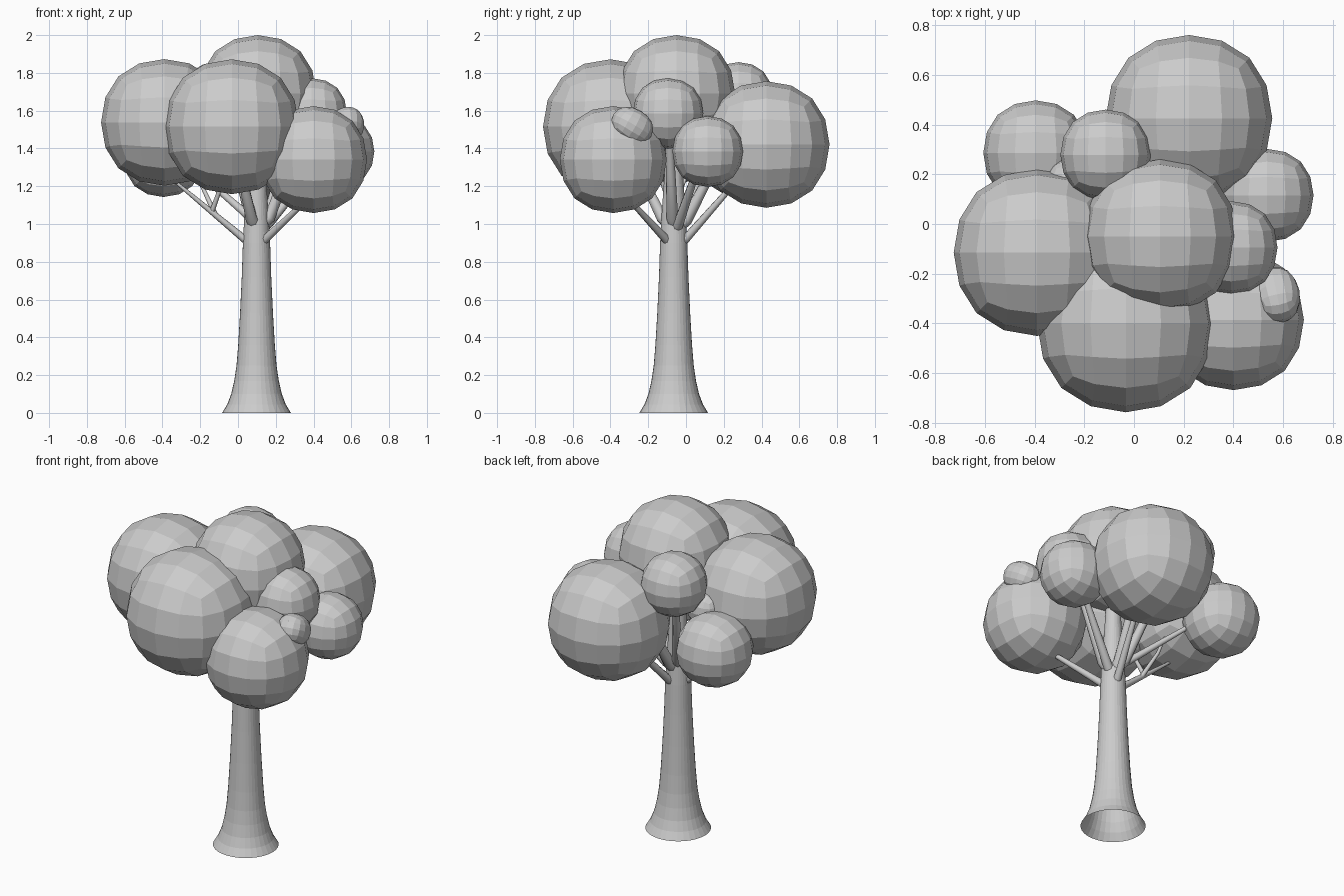
import bpy, bmesh, math
from mathutils import Vector

cube = bpy.data.objects.get("Cube")
if cube:
    bpy.data.objects.remove(cube, do_unlink=True)

grey = bpy.data.materials.new("plain_grey")
grey.use_nodes = True
colour = (0.6, 0.6, 0.6, 1)
grey.diffuse_color = colour
grey.node_tree.nodes["Principled BSDF"].inputs["Base Color"].default_value = colour


def add_object(name, data):
    obj = bpy.data.objects.new(name, data)
    bpy.context.collection.objects.link(obj)
    data.materials.append(grey)
    return obj


# Foliage clump: a cube rounded by subdivision, left faceted
ROUNDING = 0.8395  # how far the rounded cube reaches along its axes


def clump(name, centre, size, tilt=(0, 0, 0)):
    mesh = bpy.data.meshes.new(name)
    bm = bmesh.new()
    bmesh.ops.create_cube(bm, size=2 / ROUNDING)
    bm.to_mesh(mesh)
    bm.free()
    obj = add_object(name, mesh)
    obj.location = centre
    obj.scale = size if isinstance(size, tuple) else (size,) * 3
    obj.rotation_euler = [math.radians(a) for a in tilt]
    mod = obj.modifiers.new("round", "SUBSURF")
    mod.levels = mod.render_levels = 2


clump("foliage_top", (0.105, -0.05, 1.69), 0.31)
clump("foliage_front", (-0.033, -0.4, 1.515), 0.357)
clump("foliage_right", (-0.39, -0.115, 1.538), 0.335)
clump("foliage_back", (0.221, 0.425, 1.421), 0.335)
clump("foliage_front_left", (0.4, -0.385, 1.341), 0.283)
clump("foliage_back_right", (-0.395, 0.286, 1.354), 0.211)
clump("foliage_back_small", (-0.114, 0.278, 1.675), 0.182)
clump("foliage_left_upper", (0.39, -0.095, 1.585), 0.187)
clump("foliage_left_lower", (0.535, 0.115, 1.384), 0.187)
clump("foliage_left_tiny", (0.575, -0.285, 1.52), (0.092, 0.118, 0.092), (-30, 0, 12))
clump("foliage_back_tiny", (-0.25, 0.16, 1.52), 0.105)


# Trunk: flared open tube
AXIS = Vector((0.098, -0.065, 0))
profile = [(0.182, 0), (0.155, 0.045), (0.134, 0.1), (0.118, 0.17), (0.106, 0.25),
           (0.097, 0.36), (0.087, 0.53), (0.078, 0.72), (0.072, 0.9),
           (0.064, 1.05), (0.05, 1.25), (0.035, 1.5)]
SIDES = 32
bm = bmesh.new()
rings = []
for radius, z in profile:
    rings.append([bm.verts.new(AXIS + Vector((radius * math.cos(a), radius * math.sin(a), z)))
                  for a in (math.tau * i / SIDES for i in range(SIDES))])
for low, high in zip(rings, rings[1:]):
    for i in range(SIDES):
        j = (i + 1) % SIDES
        bm.faces.new((low[i], low[j], high[j], high[i]))
trunk_mesh = bpy.data.meshes.new("trunk")
bm.to_mesh(trunk_mesh)
bm.free()
add_object("trunk", trunk_mesh)


# Branches: tapering tubes
def branch(name, points, thick, thin):
    curve = bpy.data.curves.new(name, "CURVE")
    curve.dimensions = "3D"
    curve.bevel_depth = 1
    curve.bevel_resolution = 2
    curve.use_fill_caps = True
    spline = curve.splines.new("POLY")
    spline.points.add(len(points) - 1)
    for i, (point, co) in enumerate(zip(spline.points, points)):
        point.co = (*co, 1)
        point.radius = thick + (thin - thick) * i / (len(points) - 1)
    add_object(name, curve)


def limb(name, end, start_z, thick, thin):
    end = Vector(end)
    start = AXIS + Vector((0, 0, start_z))
    side = (end - start) * Vector((1, 1, 0))
    knee = start + side.normalized() * 0.07 + Vector((0, 0, 0.055))
    branch(name, [start, knee, knee.lerp(end, 0.5), end], thick, thin)


limb("branch_right", (-0.34, -0.09, 1.23), 0.87, 0.026, 0.008)
branch("twig_right_a", [(-0.12, -0.075, 1.05), (-0.19, -0.02, 1.2), (-0.21, 0.02, 1.3)], 0.014, 0.007)
branch("twig_right_b", [(-0.14, -0.075, 1.06), (-0.09, -0.12, 1.2), (-0.08, -0.15, 1.3)], 0.014, 0.007)
limb("branch_front_left", (0.4, -0.33, 1.16), 0.87, 0.028, 0.012)
limb("branch_back", (0.2, 0.27, 1.23), 0.87, 0.028, 0.014)
limb("branch_left_lower", (0.45, 0.08, 1.35), 0.95, 0.034, 0.016)
limb("branch_left_upper", (0.34, -0.09, 1.5), 0.98, 0.036, 0.02)
limb("branch_front", (0.0, -0.28, 1.35), 0.98, 0.038, 0.02)
limb("branch_back_small", (-0.08, 0.22, 1.6), 1.0, 0.038, 0.016)
limb("branch_back_right", (-0.3, 0.22, 1.35), 1.0, 0.028, 0.012)
limb("branch_back_inner", (0.15, 0.2, 1.4), 0.97, 0.04, 0.02)
